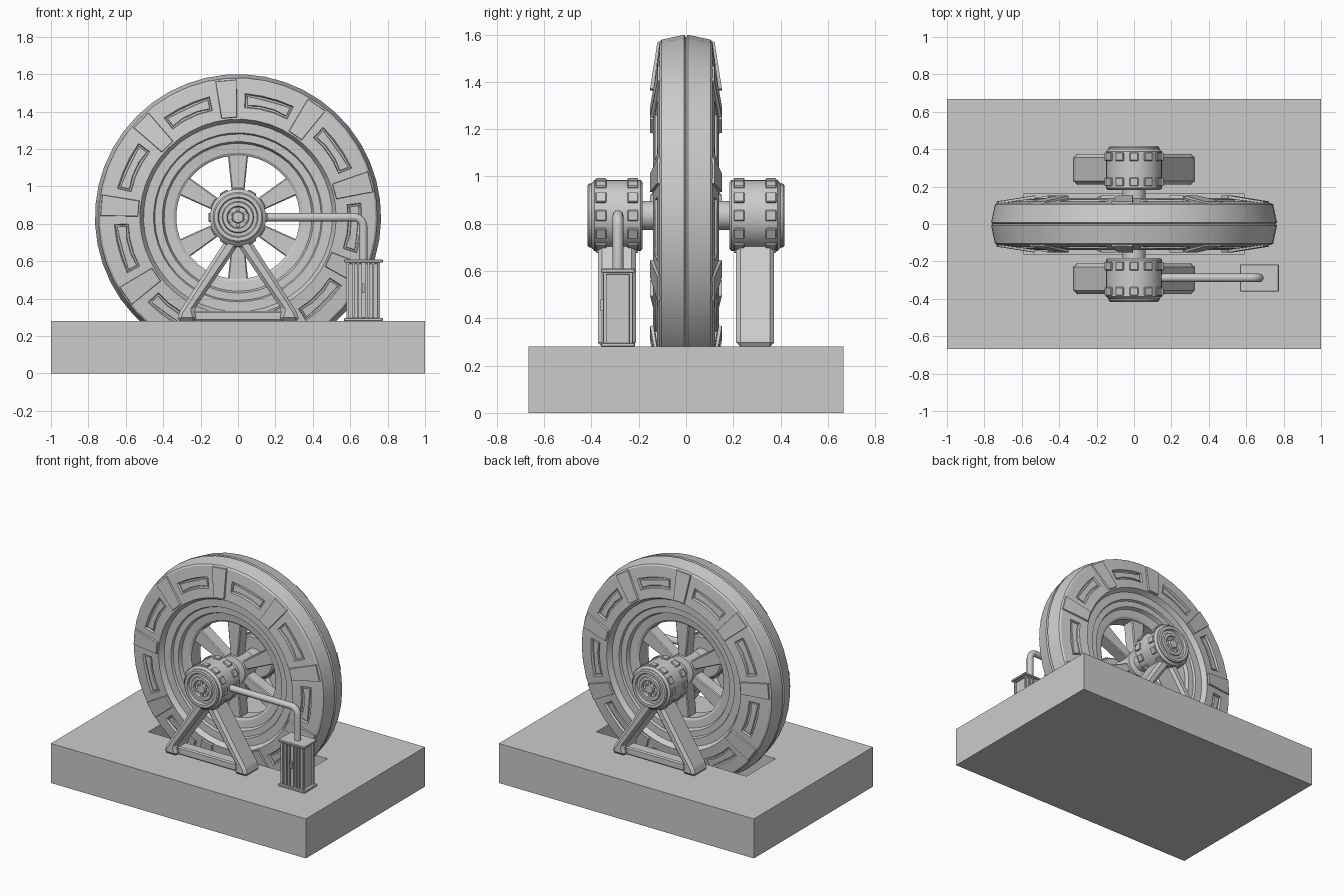
import bpy, bmesh, math
from mathutils import Matrix, Vector

if "Cube" in bpy.data.objects:
    bpy.data.objects.remove(bpy.data.objects["Cube"])

CZ = 0.835  # axle height


def finish(name, bm, mirror="", bevel=0, smooth=None):
    """Turn a bmesh into an object, with optional bevel, mirror and smoothing."""
    bmesh.ops.recalc_face_normals(bm, faces=bm.faces)
    me = bpy.data.meshes.new(name)
    bm.to_mesh(me)
    bm.free()
    ob = bpy.data.objects.new(name, me)
    bpy.context.collection.objects.link(ob)
    if bevel:
        m = ob.modifiers.new("bevel", 'BEVEL')
        m.width, m.segments = bevel, 1
    if mirror:
        m = ob.modifiers.new("mirror", 'MIRROR')
        m.use_axis = ['x' in mirror, 'y' in mirror, False]
        m.use_mirror_merge = False
    if smooth:
        bpy.ops.object.select_all(action='DESELECT')
        ob.select_set(True)
        bpy.context.view_layer.objects.active = ob
        bpy.ops.object.shade_smooth_by_angle(angle=math.radians(smooth))
    return ob


def lathe(bm, profile, n, closed=False, start=0.0):
    """Spin (radius, y) points about the axle; returns faces[segment][band]."""
    rings = []
    for i in range(n):
        a = start + math.tau * i / n
        rings.append([bm.verts.new((r * math.cos(a), y, CZ + r * math.sin(a))) for r, y in profile])
    bands = len(profile) if closed else len(profile) - 1
    m = len(profile)
    faces = [[bm.faces.new((rings[i][j], rings[i][(j + 1) % m],
                            rings[(i + 1) % n][(j + 1) % m], rings[(i + 1) % n][j]))
              for j in range(bands)] for i in range(n)]
    if not closed:
        bmesh.ops.remove_doubles(bm, verts=bm.verts, dist=1e-5)
    return faces


def box(bm, x0, x1, y0, y1, z0, z1):
    mat = Matrix.Translation(((x0 + x1) / 2, (y0 + y1) / 2, (z0 + z1) / 2))
    return bmesh.ops.create_cube(bm, size=1, matrix=mat @ Matrix.Diagonal((x1 - x0, y1 - y0, z1 - z0, 1)))['verts']


def loft(bm, a, b):
    """Solid between two matching outlines."""
    va, vb = [bm.verts.new(p) for p in a], [bm.verts.new(p) for p in b]
    bm.faces.new(va)
    bm.faces.new(vb[::-1])
    for i in range(len(va)):
        j = (i + 1) % len(va)
        bm.faces.new((va[i], vb[i], vb[j], va[j]))
    return va + vb


def prism(bm, pts, y0, y1):
    return loft(bm, [(x, y0, z) for x, z in pts], [(x, y1, z) for x, z in pts])


def turn(bm, verts, deg):
    """Turn vertices about the axle, counter-clockwise seen from the front."""
    bmesh.ops.rotate(bm, verts=verts, cent=(0, 0, CZ), matrix=Matrix.Rotation(-math.radians(deg), 3, 'Y'))


# plinth with a pit under the wheel
bm = bmesh.new()
box(bm, -1, 1, -0.667, 0.667, 0, 0.28)
top = max(bm.faces, key=lambda f: f.calc_center_median().z)
bmesh.ops.inset_individual(bm, faces=[top], thickness=0.1)
for v in top.verts:
    v.co = (math.copysign(0.588, v.co.x), math.copysign(0.163, v.co.y), 0.28)
pit = bmesh.ops.extrude_face_region(bm, geom=[top])['geom']
bmesh.ops.translate(bm, verts=[g for g in pit if isinstance(g, bmesh.types.BMVert)], vec=(0, 0, -0.24))
if top.is_valid:
    bm.faces.remove(top)
finish("plinth", bm)

# wheel: tyre and stepped rim, with sunken panels in the sidewalls
half = [(0.755, 0.0), (0.765, 0.008), (0.745, 0.103), (0.735, 0.112), (0.667, 0.121), (0.583, 0.132),
        (0.525, 0.14), (0.505, 0.105), (0.452, 0.105), (0.445, 0.09), (0.405, 0.09),
        (0.395, 0.065), (0.345, 0.06), (0.33, 0.05)]
prof = half + [(r, -y) for r, y in half[:0:-1]]
bm = bmesh.new()
grid = lathe(bm, prof, 45, closed=True, start=math.radians(15))
bmesh.ops.recalc_face_normals(bm, faces=bm.faces)
back = len(prof) - 5
panels = [grid[i][j] for i in range(45) if i % 5 in (1, 2, 3) for j in (4, back)]
bmesh.ops.inset_region(bm, faces=panels, thickness=0.006, depth=0)
bmesh.ops.inset_region(bm, faces=panels, thickness=0.006, depth=-0.014)
bmesh.ops.inset_region(bm, faces=panels, thickness=0.010, depth=0)
bmesh.ops.inset_region(bm, faces=panels, thickness=0.003, depth=0.008)
finish("wheel_tyre", bm, smooth=25)

# nine raised cleats on each sidewall
bm = bmesh.new()
for k in range(9):
    def outline(g, lift):
        return [(0.53 + g, -0.143 - lift, CZ - 0.045 + g), (0.737 - g, -0.112 - lift, CZ - 0.06 + g),
                (0.737 - g, -0.112 - lift, CZ + 0.06 - g), (0.53 + g, -0.143 - lift, CZ + 0.045 - g)]
    vs = loft(bm, outline(0, -0.02), outline(0.005, 0.009))
    turn(bm, vs, 15 + 40 * k)
finish("wheel_cleats", bm, mirror="y")

# six flared spokes
bm = bmesh.new()
for k in range(6):
    vs = prism(bm, [(0.05, CZ - 0.025), (0.345, CZ - 0.055), (0.345, CZ + 0.055), (0.05, CZ + 0.025)], -0.045, 0.045)
    turn(bm, vs, 30 + 60 * k)
finish("wheel_spokes", bm, bevel=0.006)

# axle with wheel boss
bm = bmesh.new()
lathe(bm, [(0, -0.2), (0.062, -0.2), (0.062, -0.075), (0.1, -0.065), (0.1, 0.065),
           (0.062, 0.075), (0.062, 0.2), (0, 0.2)], 24)
finish("axle", bm, smooth=30)

# bearing drums at both ends of the axle
bm = bmesh.new()
lathe(bm, [(0, -0.183), (0.14, -0.183), (0.15, -0.192), (0.15, -0.388), (0.135, -0.4), (0.135, -0.41),
           (0.127, -0.417), (0.108, -0.417), (0.102, -0.402), (0.085, -0.402), (0.08, -0.412),
           (0.06, -0.412), (0.055, -0.397), (0.032, -0.397), (0.028, -0.414), (0, -0.414)], 32)
finish("bearing_drum", bm, mirror="y", smooth=30)

# raised pads around the drums and small bolts on their faces
bm = bmesh.new()
for k in range(12):
    for y in (-0.225, -0.36):
        turn(bm, box(bm, 0.135, 0.158, y - 0.023, y + 0.023, CZ - 0.024, CZ + 0.024), 30 * k)
finish("drum_pads", bm, mirror="y", bevel=0.004)
bm = bmesh.new()
for k in range(6):
    turn(bm, box(bm, 0.034, 0.053, -0.408, -0.39, CZ - 0.008, CZ + 0.008), 60 * k + 30)
finish("drum_bolts", bm, mirror="y")

# splayed support legs and their tie bars
bm = bmesh.new()
prism(bm, [(-0.043, 0.75), (-0.31, 0.335), (-0.33, 0.28), (-0.22, 0.28), (-0.235, 0.34), (0.045, 0.75)], -0.373, -0.212)
finish("support_legs", bm, mirror="xy", bevel=0.018)
bm = bmesh.new()
box(bm, -0.25, 0.25, -0.335, -0.25, 0.28, 0.335)
finish("support_tie", bm, mirror="y", bevel=0.008)

# control cabinet: body with recessed sides, plates, slats and handle
PX, PY = 0.67, -0.288
bm = bmesh.new()
box(bm, PX - 0.09, PX + 0.09, PY - 0.062, PY + 0.062, 0.28, 0.6)
bm.normal_update()
sides = [f for f in bm.faces if abs(f.normal.z) < 0.5]
bmesh.ops.inset_individual(bm, faces=sides, thickness=0.018, depth=0)
bmesh.ops.inset_individual(bm, faces=sides, thickness=0.002, depth=-0.01)
finish("cabinet_body", bm)
bm = bmesh.new()
for z in (0.28, 0.594):
    box(bm, PX - 0.104, PX + 0.104, PY - 0.072, PY + 0.072, z, z + 0.016)
finish("cabinet_plates", bm, bevel=0.003)
bm = bmesh.new()
for s in (-1, 1):
    for dx in (-0.052, -0.028, 0, 0.028, 0.052):
        w = 0.011 if dx == 0 else 0.006
        box(bm, PX + dx - w, PX + dx + w, PY + s * 0.058 - 0.006, PY + s * 0.058 + 0.006, 0.3, 0.59)
box(bm, PX - 0.007, PX + 0.007, PY - 0.074, PY - 0.06, 0.43, 0.48)
finish("cabinet_slats", bm)

# bent pipe from the front drum to the cabinet
rb = 0.05
path = [(0.1, PY, CZ)] + [(PX - rb + rb * math.sin(a), PY, CZ - rb + rb * math.cos(a))
                          for a in [math.pi / 2 * i / 6 for i in range(7)]] + [(PX, PY, 0.595)]
cu = bpy.data.curves.new("pipe", 'CURVE')
cu.dimensions, cu.bevel_depth, cu.bevel_resolution = '3D', 0.023, 3
sp = cu.splines.new('POLY')
sp.points.add(len(path) - 1)
for p, co in zip(sp.points, path):
    p.co = (*co, 1)
pipe = bpy.data.objects.new("pipe", cu)
bpy.context.collection.objects.link(pipe)
bpy.ops.object.select_all(action='DESELECT')
pipe.select_set(True)
bpy.context.view_layer.objects.active = pipe
bpy.ops.object.convert(target='MESH')
bpy.ops.object.shade_smooth_by_angle(angle=math.radians(40))
